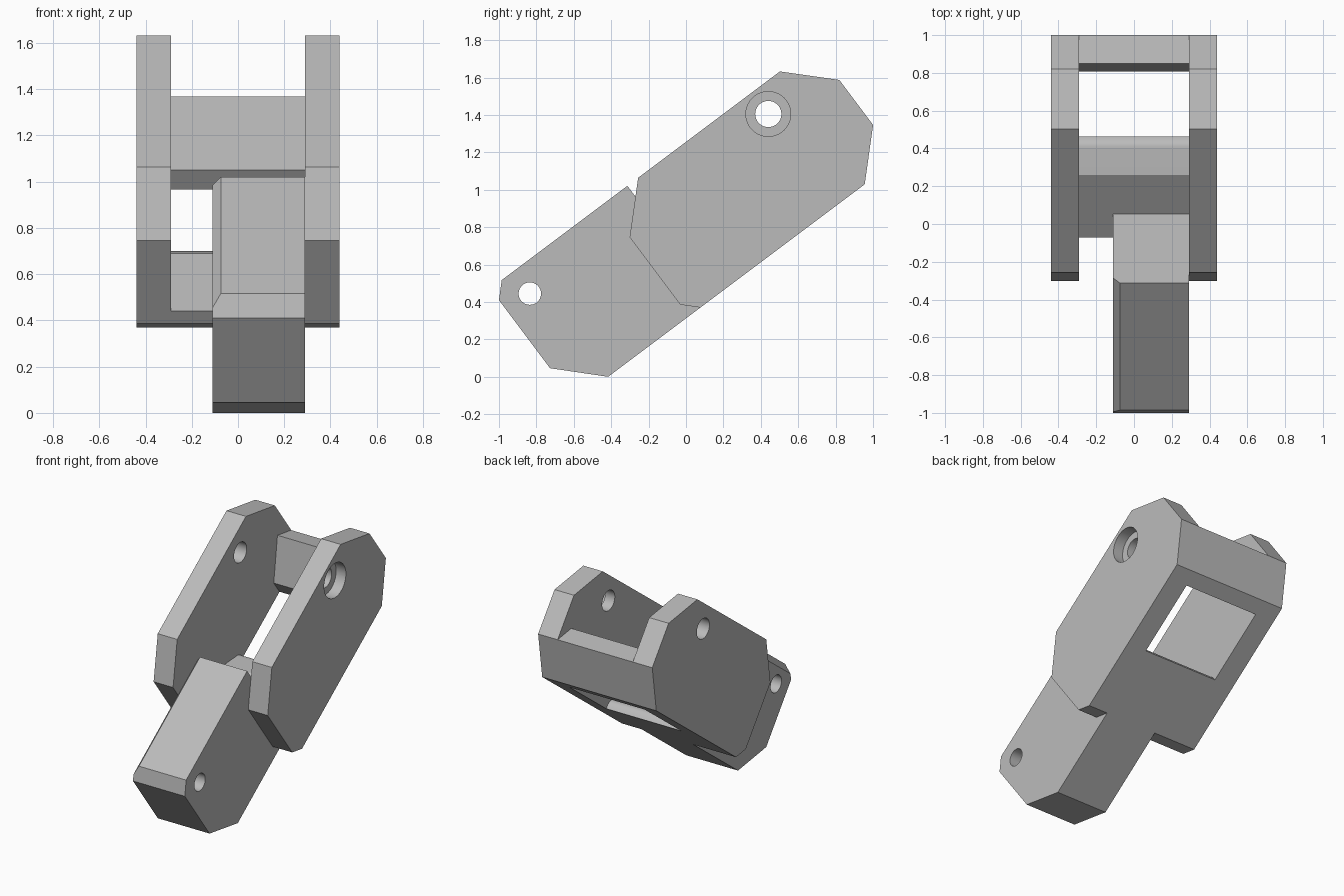
import bpy, bmesh, math
from mathutils import Matrix, Vector

cube = bpy.data.objects.get("Cube")
if cube:
    bpy.data.objects.remove(cube)

grey = bpy.data.materials.new("plain grey")
grey.use_nodes = True
colour = (0.5, 0.5, 0.5, 1)
grey.diffuse_color = colour
grey.node_tree.nodes["Principled BSDF"].inputs["Base Color"].default_value = colour

# The link leans back on a 3-4-5 slope: u runs along it, v across it
BOTTOM, TOP = 0.25, 1.005
INNER, OUTER = 0.29, 0.44


def place(x, u, v):
    return Vector((x, 0.8 * u - 0.6 * v, 0.6 * u + 0.8 * v))


def finish(bm, name):
    bmesh.ops.recalc_face_normals(bm, faces=bm.faces)
    mesh = bpy.data.meshes.new(name)
    bm.to_mesh(mesh)
    bm.free()
    mesh.materials.append(grey)
    obj = bpy.data.objects.new(name, mesh)
    bpy.context.collection.objects.link(obj)
    return obj


def prism(name, profile, x0, x1, trim=None):
    """Extrude a (u, v) profile across x, optionally cutting one edge off."""
    bm = bmesh.new()
    face = bm.faces.new([bm.verts.new(place(x0, u, v)) for u, v in profile])
    new = bmesh.ops.extrude_face_region(bm, geom=[face])["geom"]
    moved = [g for g in new if isinstance(g, bmesh.types.BMVert)]
    bmesh.ops.translate(bm, verts=moved, vec=(x1 - x0, 0, 0))
    if trim:
        point, normal = trim
        cut = bmesh.ops.bisect_plane(bm, geom=bm.verts[:] + bm.edges[:] + bm.faces[:],
                                     plane_co=point, plane_no=normal, clear_outer=True)
        rim = [g for g in cut["geom_cut"] if isinstance(g, bmesh.types.BMEdge)]
        bmesh.ops.holes_fill(bm, edges=rim)
    return finish(bm, name)


def drill(obj, x, u, v, radius, length):
    """Cut a round hole along x, centred on x."""
    bm = bmesh.new()
    bmesh.ops.create_cone(bm, cap_ends=True, segments=40, radius1=radius,
                          radius2=radius, depth=length,
                          matrix=Matrix.Translation(place(x, u, v))
                          @ Matrix.Rotation(math.pi / 2, 4, "Y"))
    cutter = finish(bm, "drill_cutter")
    cutter.hide_render = True
    mod = obj.modifiers.new("hole", "BOOLEAN")
    mod.operation, mod.solver, mod.object = "DIFFERENCE", "EXACT", cutter
    bpy.context.view_layer.objects.active = obj
    bpy.ops.object.modifier_apply(modifier=mod.name)
    bpy.data.objects.remove(cutter)


# Side plates with cut corners and pivot holes
plate = [(0.207, 0.327), (0.284, BOTTOM), (1.382, BOTTOM), (1.608, 0.477),
         (1.608, 0.778), (1.381, TOP), (0.434, TOP), (0.207, 0.778)]
left_plate = prism("left_side_plate", plate, INNER, OUTER)
right_plate = prism("right_side_plate", plate, -OUTER, -INNER)
for side in (left_plate, right_plate):
    drill(side, 0, 1.195, 0.86, 0.07, 2)
drill(left_plate, OUTER, 1.195, 0.86, 0.12, 0.15)

# Offset tongue with one trimmed top edge and a cross hole
tongue_profile = [(-0.333, BOTTOM), (0.362, BOTTOM), (0.362, TOP),
                  (-0.478, TOP), (-0.554, 0.928), (-0.554, 0.473)]
trim_normal = place(-0.045, 0, 0.036).normalized()
tongue = prism("tongue", tongue_profile, -0.11, INNER,
               (place(-0.074, 0, TOP), trim_normal))
drill(tongue, 0, -0.401, 0.857, 0.06, 2)

# Floor between the plates, sloping to a rounded lip
floor = prism("floor", [(0.207, 0.327), (0.284, BOTTOM), (0.768, BOTTOM),
                        (0.768, 0.278), (0.76, 0.3), (0.75, 0.312),
                        (0.735, 0.322), (0.622, 0.396), (0.207, 0.396)],
              -INNER, INNER)

# Slanted bar joining the far ends of the plates
bar = prism("cross_bar", [(1.277, BOTTOM), (1.382, BOTTOM), (1.608, 0.477),
                          (1.5, 0.585), (1.277, 0.356)], -INNER, INNER)

# Smooth the holes and lip, keep the other edges sharp
bpy.ops.object.select_all(action="DESELECT")
for part in (left_plate, right_plate, tongue, floor, bar):
    part.select_set(True)
bpy.context.view_layer.objects.active = tongue
bpy.ops.object.shade_smooth_by_angle(angle=math.radians(30))
